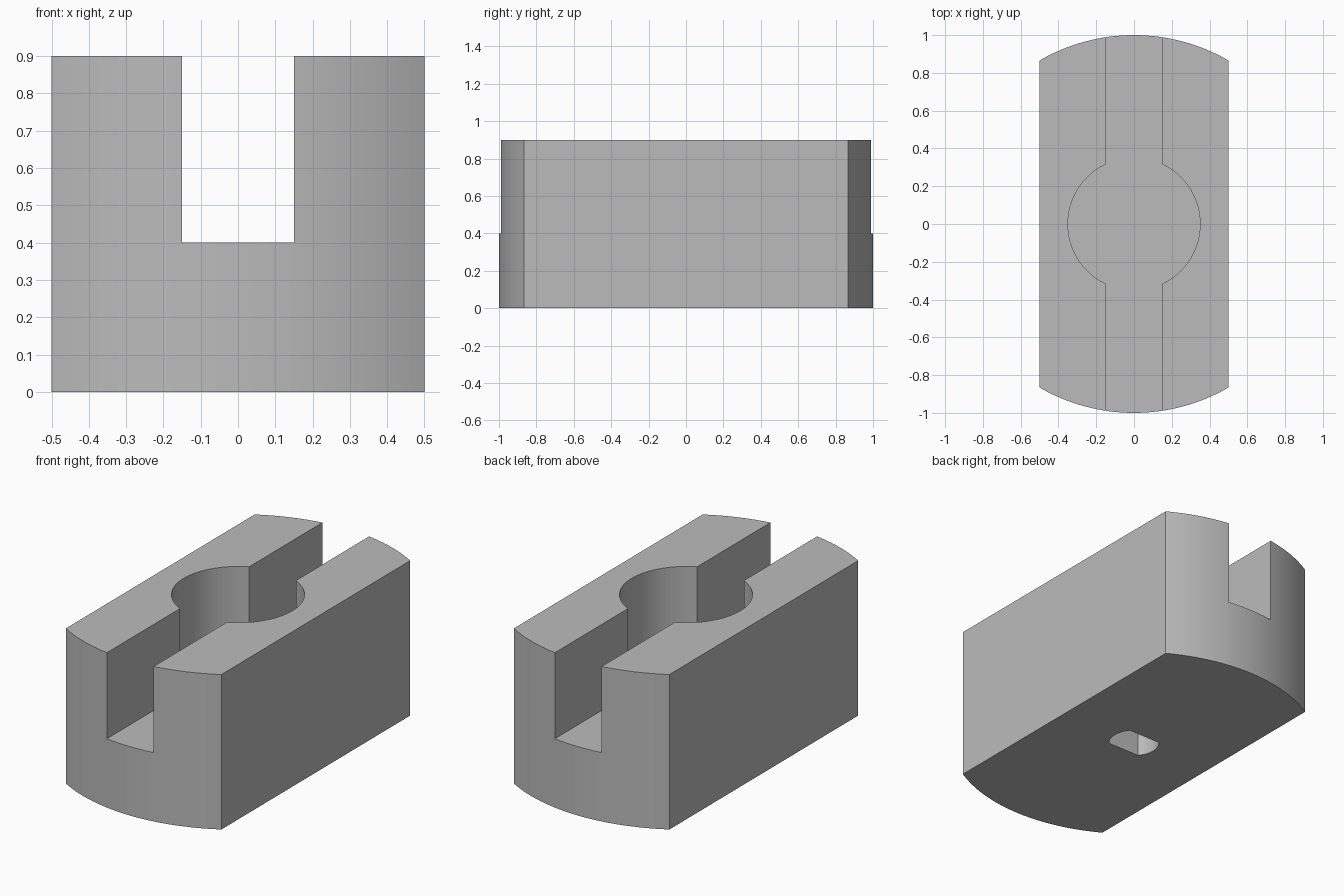
import bpy, bmesh
from math import acos, asin, cos, sin, pi, radians

cube = bpy.data.objects.get("Cube")
if cube:
    bpy.data.objects.remove(cube, do_unlink=True)

LENGTH_RADIUS, HALF_WIDTH, HEIGHT = 1.0, 0.5, 0.9
SLOT_HALF, SLOT_FLOOR, BORE_RADIUS = 0.15, 0.4, 0.35
KEY_RADIUS, KEY_HALF, KEY_DEPTH = 0.137, 0.09, 0.25

grey = bpy.data.materials.new("plain grey")
grey.use_nodes = True
colour = (0.5, 0.5, 0.5, 1)
grey.diffuse_color = colour
grey.node_tree.nodes["Principled BSDF"].inputs["Base Color"].default_value = colour


def arc(radius, middle, half_angle, steps=32):
    """Points of an arc about the origin, centred on the angle middle."""
    angles = [middle + half_angle * (2 * i / steps - 1) for i in range(steps + 1)]
    return [(radius * cos(a), radius * sin(a)) for a in angles]


def prism(name, outline, bottom, top):
    """Extrude a counter-clockwise outline between two heights."""
    bm = bmesh.new()
    face = bm.faces.new([bm.verts.new((x, y, bottom)) for x, y in outline])
    grown = bmesh.ops.extrude_face_region(bm, geom=[face])["geom"]
    verts = [v for v in grown if isinstance(v, bmesh.types.BMVert)]
    bmesh.ops.translate(bm, verts=verts, vec=(0, 0, top - bottom))
    bmesh.ops.recalc_face_normals(bm, faces=bm.faces)
    mesh = bpy.data.meshes.new(name)
    bm.to_mesh(mesh)
    bm.free()
    mesh.materials.append(grey)
    obj = bpy.data.objects.new(name, mesh)
    bpy.context.collection.objects.link(obj)
    return obj


def cut(target, cutter):
    """Subtract the cutter, then remove it."""
    mod = target.modifiers.new(cutter.name, "BOOLEAN")
    mod.operation, mod.solver, mod.object = "DIFFERENCE", "EXACT", cutter
    bpy.ops.object.modifier_apply(modifier=mod.name)
    bpy.data.objects.remove(cutter, do_unlink=True)


# Block: flat sides with rounded front and back ends
end_angle = asin(HALF_WIDTH / LENGTH_RADIUS)
block = prism("slotted_block", arc(LENGTH_RADIUS, pi / 2, end_angle)
              + arc(LENGTH_RADIUS, -pi / 2, end_angle), 0, HEIGHT)
bpy.ops.object.select_all(action="DESELECT")
block.select_set(True)
bpy.context.view_layer.objects.active = block

# Lengthwise slot that widens into a round bore at the centre
bore_angle = acos(SLOT_HALF / BORE_RADIUS)
s, far = SLOT_HALF, LENGTH_RADIUS + 0.2
slot_outline = (arc(BORE_RADIUS, 0, bore_angle) + [(s, far), (-s, far)]
                + arc(BORE_RADIUS, pi, bore_angle) + [(-s, -far), (s, -far)])
cut(block, prism("slot_cutter", slot_outline, SLOT_FLOOR, HEIGHT + 0.2))

# Blind socket underneath: round ends and two flats
key_angle = asin(KEY_HALF / KEY_RADIUS)
key_outline = arc(KEY_RADIUS, 0, key_angle, 12) + arc(KEY_RADIUS, pi, key_angle, 12)
cut(block, prism("socket_cutter", key_outline, -0.2, KEY_DEPTH))

bpy.ops.object.shade_smooth_by_angle(angle=radians(30))
